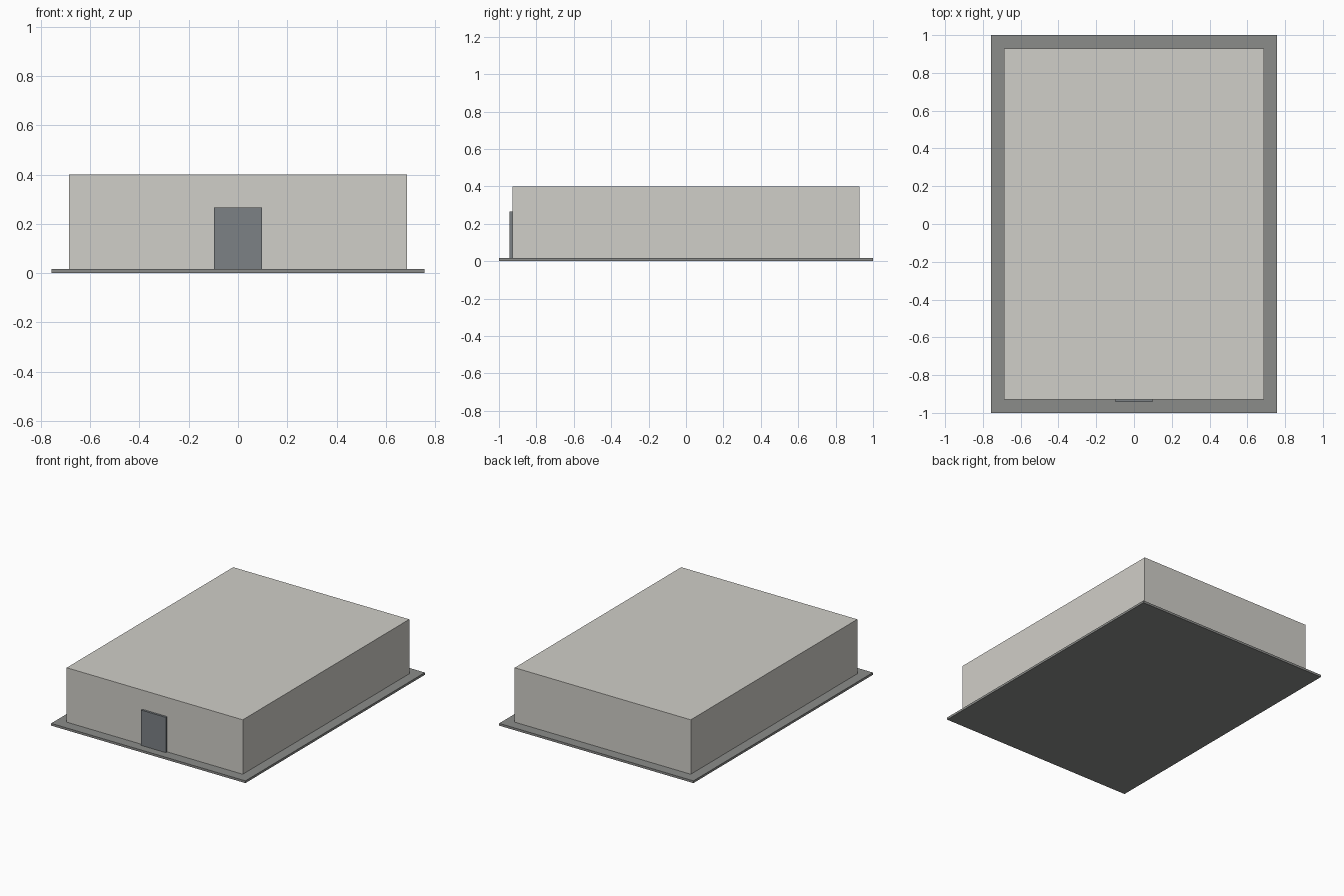
import bpy

if "Cube" in bpy.data.objects:
    bpy.data.objects.remove(bpy.data.objects["Cube"])


def material(name, color):
    m = bpy.data.materials.new(name)
    m.diffuse_color = (*color, 1)
    m.use_nodes = True
    m.node_tree.nodes["Principled BSDF"].inputs["Base Color"].default_value = m.diffuse_color
    return m


def box(name, x, y, z, mat):
    """Box from (min, max) ranges on each axis."""
    bpy.ops.mesh.primitive_cube_add(size=1, location=[sum(r) / 2 for r in (x, y, z)])
    ob = bpy.context.object
    ob.name = name
    ob.scale = [r[1] - r[0] for r in (x, y, z)]
    bpy.ops.object.transform_apply(location=False, rotation=False, scale=True)
    ob.data.materials.append(mat)
    return ob


concrete = material("concrete", (0.26, 0.265, 0.255))
plaster = material("plaster", (0.63, 0.62, 0.58))
steel = material("steel", (0.2, 0.22, 0.235))

SLAB_TOP = 0.016

# Ground slab
box("foundation_slab", (-0.758, 0.758), (-1, 1), (0, SLAB_TOP), concrete)

# Flat-roofed building
box("building_body", (-0.687, 0.687), (-0.928, 0.928), (SLAB_TOP, 0.4), plaster)

# Door panel standing proud of the front wall
box("front_door", (-0.097, 0.097), (-0.943, -0.928), (SLAB_TOP, 0.265), steel)
